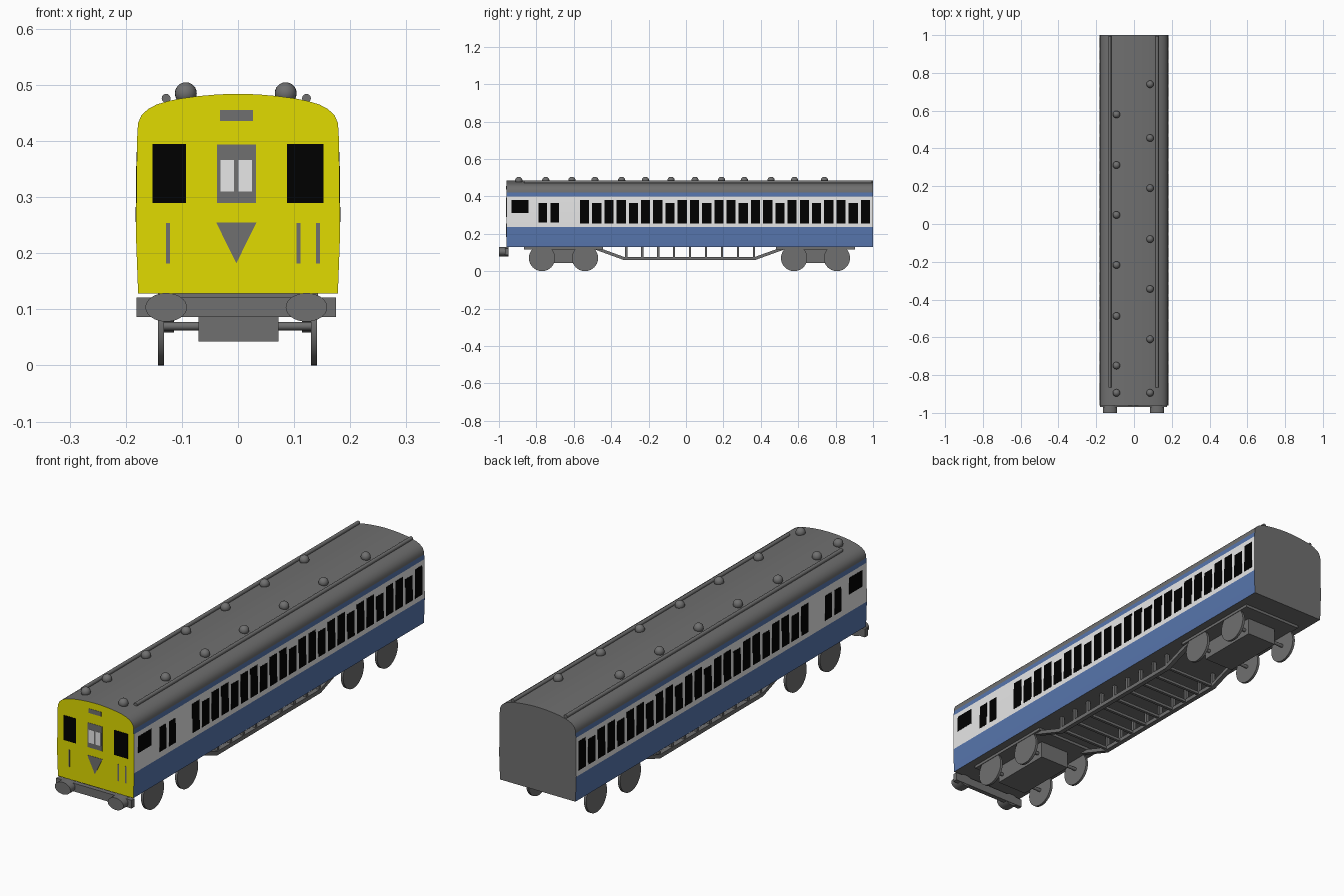
import bpy, bmesh, math
from mathutils import Vector, Matrix

if "Cube" in bpy.data.objects:
    bpy.data.objects.remove(bpy.data.objects["Cube"])

CX = -0.003  # fittings sit very slightly left of the body centre


def material(name, rgb):
    m = bpy.data.materials.new(name)
    m.diffuse_color = (*rgb, 1)
    m.use_nodes = True
    m.node_tree.nodes["Principled BSDF"].inputs["Base Color"].default_value = m.diffuse_color
    return m


GREY = material("dark grey", (0.16, 0.16, 0.16))
BLUE = material("rail blue", (0.095, 0.18, 0.42))
WHITE = material("off white", (0.80, 0.80, 0.80))
YELLOW = material("warning yellow", (0.75, 0.71, 0.0))
BLACK = material("window black", (0.0, 0.0, 0.0))


def finish(name, bm, *mats):
    bmesh.ops.recalc_face_normals(bm, faces=bm.faces)
    me = bpy.data.meshes.new(name)
    bm.to_mesh(me)
    bm.free()
    for m in mats:
        me.materials.append(m)
    me.shade_smooth()
    me.set_sharp_from_angle(angle=math.radians(32))
    ob = bpy.data.objects.new(name, me)
    bpy.context.collection.objects.link(ob)
    return ob


def skin(bm, a, b):
    """Closed solid between two matching rings of points."""
    a = [bm.verts.new(p) for p in a]
    b = [bm.verts.new(p) for p in b]
    bm.faces.new(a)
    bm.faces.new(b)
    for i in range(len(a)):
        j = (i + 1) % len(a)
        bm.faces.new((a[i], a[j], b[j], b[i]))


def prism(bm, pts, y0, y1):
    """Polygon in the x-z plane extruded along y."""
    skin(bm, [(x, y0, z) for x, z in pts], [(x, y1, z) for x, z in pts])


def box(bm, x0, x1, y0, y1, z0, z1):
    prism(bm, [(x0, z0), (x1, z0), (x1, z1), (x0, z1)], y0, y1)


def rod(bm, p, q, r, n=12):
    """Cylinder between two points."""
    p, q = Vector(p), Vector(q)
    d = q - p
    mat = Matrix.Translation((p + q) / 2) @ d.to_track_quat('Z', 'Y').to_matrix().to_4x4()
    bmesh.ops.create_cone(bm, cap_ends=True, segments=n, radius1=r, radius2=r,
                          depth=d.length, matrix=mat)


# Car body: one extruded section, coloured by height and direction
FRONT, BACK = -0.96, 1.0
half = [(.178, .128), (.182, .235), (.180, .40), (.179, .42), (.178, .432),
        (.172, .446), (.160, .457), (.145, .465), (.125, .471), (.10, .476),
        (.07, .480), (.035, .483)]
section = half + [(0, .484)] + [(-x, z) for x, z in reversed(half)]
bm = bmesh.new()
prism(bm, section, FRONT, BACK)
bmesh.ops.recalc_face_normals(bm, faces=bm.faces)
for f in bm.faces:
    z = f.calc_center_median().z
    if f.normal.y < -0.9:
        f.material_index = 3
    elif f.normal.y > 0.9 or f.normal.z < -0.5 or z > .42:
        f.material_index = 0
    else:
        f.material_index = 2 if .235 < z < .40 else 1
finish("car_body", bm, GREY, BLUE, WHITE, YELLOW)


# Side windows: thin plates that follow the lean of the wall
def wall_x(z):
    return .182 - (z - .235) * (.002 / .165)


windows = [(-.932, -.842, .31, .38), (-.788, -.743, .26, .365), (-.724, -.679, .26, .365)]
for i in range(24):
    y = -.567 + i * .0653
    low, high = (.256, .364) if i % 3 == 1 else (.256, .38)
    windows.append((y, y + .049, low, high))
bm = bmesh.new()
for s in (-1, 1):
    for y0, y1, z0, z1 in windows:
        a, b = wall_x(z0), wall_x(z1)
        prism(bm, [(s * (a - .003), z0), (s * (a + .0008), z0),
                   (s * (b + .0008), z1), (s * (b - .003), z1)], y0, y1)
finish("side_windows", bm, BLACK)


# Cab front: windows, door, panes, code panel, triangle and handrails
def plate(bm, x0, x1, z0, z1, t=.0012):
    box(bm, x0, x1, FRONT - t, FRONT + .002, z0, z1)


bm = bmesh.new()
plate(bm, -.152, -.093, .289, .395)
plate(bm, .087, .152, .289, .395)
finish("cab_windows", bm, BLACK)

bm = bmesh.new()
plate(bm, -.0375, .032, .289, .394)
plate(bm, -.032, .027, .436, .455)
finish("front_door_and_code_panel", bm, GREY)

bm = bmesh.new()
plate(bm, -.031, -.007, .31, .366, .0024)
plate(bm, .001, .025, .31, .366, .0024)
finish("front_door_panes", bm, WHITE)

bm = bmesh.new()
prism(bm, [(-.039, .255), (.033, .255), (CX, .182)], FRONT - .0012, FRONT + .002)
finish("front_triangle", bm, GREY)

bm = bmesh.new()
for x in (-.125, .1075, .1425):
    plate(bm, x - .0035, x + .0035, .182, .254)
finish("front_handrails", bm, GREY)

# Roof pipes and domed ventilators
bm = bmesh.new()
for s in (-1, 1):
    rod(bm, (CX + s * .125, -.866, .476), (CX + s * .125, .995, .476), .008)
finish("roof_pipes", bm, GREY)

bm = bmesh.new()
vents = {-.093: (.58, .312, .048, -.217, -.487, -.75, -.894),
         .085: (.74, .455, .19, -.08, -.344, -.61, -.894)}
for x, ys in vents.items():
    for y in ys:
        bmesh.ops.create_uvsphere(bm, u_segments=20, v_segments=12, radius=.0195,
                                  matrix=Matrix.Translation((x, y, .485)))
finish("roof_vents", bm, GREY)

# Buffer beam and oval buffers
bm = bmesh.new()
box(bm, -.181, .175, -.968, -.948, .086, .121)
finish("buffer_beam", bm, GREY)

bm = bmesh.new()
for s in (-1, 1):
    oval = [(CX + s * .125 + .037 * math.cos(t), .1035 + .0255 * math.sin(t))
            for t in (k * math.tau / 32 for k in range(32))]
    prism(bm, oval, -1.0, -.95)
finish("buffers", bm, GREY)

# Bogies: top plate, central frame, axles and wheels
for label, axles in (("front", (-.77, -.54)), ("rear", (.578, .807))):
    mid = sum(axles) / 2
    bm = bmesh.new()
    box(bm, -.138, .143, mid - .21, mid + .21, .116, .129)
    box(bm, -.07, .072, mid - .14, mid + .14, .043, .12)
    finish(label + "_bogie_frame", bm, GREY)
    bm = bmesh.new()
    for y in axles:
        rod(bm, (-.135, y, .07), (.135, y, .07), .0075)
    finish(label + "_axles", bm, GREY)
    bm = bmesh.new()
    for y in axles:
        for s in (-1, 1):
            rod(bm, (s * .131 - .001, y, .07), (s * .142 - .001, y, .07), .07, 40)
    finish(label + "_wheels", bm, GREY)

# Underframe trusses: sloped lower rails, posts and cross bars
bm = bmesh.new()
rail = [(-.487, .124), (-.33, .067), (.367, .067), (.52, .122)]
posts = [-.32 + i * .0855 for i in range(9)]
corners = ((-1, -1), (1, -1), (1, 1), (-1, 1))
for s in (-1, 1):
    x = s * .124
    for p, q in zip(rail, rail[1:]):
        skin(bm, *[[(x + i * .010, y, z + j * .0085) for i, j in corners] for y, z in (p, q)])
    for y in posts:
        box(bm, x - .007, x + .007, y - .006, y + .006, .067, .129)
finish("underframe_trusses", bm, GREY)

bm = bmesh.new()
for y in posts:
    box(bm, -.124, .124, y - .006, y + .006, .0625, .0745)
finish("underframe_cross_bars", bm, GREY)
